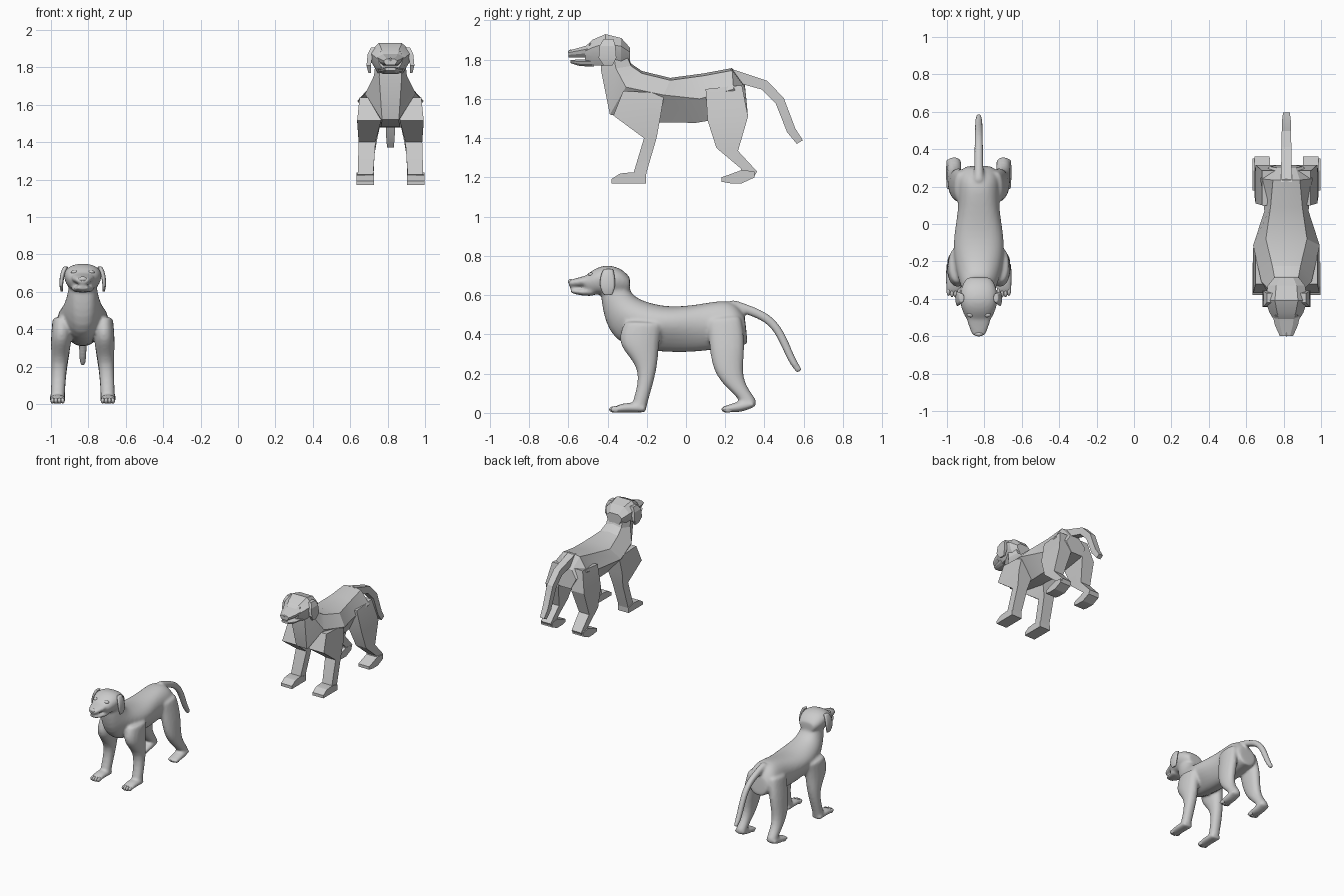
import bpy, bmesh, math
from mathutils import Vector, Matrix

if "Cube" in bpy.data.objects:
    bpy.data.objects.remove(bpy.data.objects["Cube"])


def make_object(name, bm, loc, angle):
    bmesh.ops.recalc_face_normals(bm, faces=bm.faces)
    me = bpy.data.meshes.new(name)
    bm.to_mesh(me)
    bm.free()
    ob = bpy.data.objects.new(name, me)
    bpy.context.collection.objects.link(ob)
    ob.location = loc
    bpy.ops.object.select_all(action='DESELECT')
    ob.select_set(True)
    bpy.context.view_layer.objects.active = ob
    bpy.ops.object.shade_smooth_by_angle(angle=math.radians(angle))
    return ob


def loft(bm, rings, soft):
    rings = [[Vector(p) for p in r] for r in rings]
    if soft:  # support rings keep the ends from shrinking
        def near(a, b):
            return [p.lerp(q, 0.12) for p, q in zip(a, b)]
        rings = [rings[0], near(rings[0], rings[1])] + rings[1:-1] + \
                [near(rings[-1], rings[-2]), rings[-1]]
    vs = [[bm.verts.new(p) for p in r] for r in rings]
    n = len(vs[0])
    for a, b in zip(vs, vs[1:]):
        for i in range(n):
            j = (i + 1) % n
            bm.faces.new((a[i], a[j], b[j], b[i]))
    bm.faces.new(vs[0])
    bm.faces.new(vs[-1][::-1])


def limb_ring(s, yf, zf, yb, zb, xi, xo, grow=1.0):
    c, h = (yf + yb) / 2, (yb - yf) / 2 * grow
    yf, yb = c - h, c + h
    return [(s * xi, yf, zf), (s * xo, yf, zf), (s * xo, yb, zb), (s * xi, yb, zb)]


def torso_ring(yt, zt, ht, zm, hm, yb, zb, hb):
    ym = (yt + yb) / 2
    half = [(ht, yt, zt - 0.012), (hm, ym, zm), (hb, yb, zb)]
    return [(0, yt, zt)] + half + [(0, yb, zb)] + [(-x, y, z) for x, y, z in half[::-1]]


def head_ring(y, zb, zt, hw):
    d = zt - zb
    half = [(0.55 * hw, y, zt), (hw, y, zb + 0.7 * d), (0.9 * hw, y, zb + 0.35 * d), (0.6 * hw, y, zb)]
    return half + [(-x, y, z) for x, y, z in half[::-1]]


def tail_ring(y, z, r, slope):
    a = math.radians(slope)
    u = Vector((0, math.sin(a), math.cos(a))) * r
    c, w = Vector((0, y, z)), Vector((r, 0, 0))
    return [c + u + w, c + u - w, c - u - w, c - u + w]


def ball(bm, loc, size, soft):
    m = Matrix.Translation(loc) @ Matrix.Diagonal((*size, 1))
    bmesh.ops.create_uvsphere(bm, u_segments=16 if soft else 6, v_segments=8 if soft else 4,
                              radius=1, matrix=m)


TORSO = [(-0.31, 0.68, 0.06, 0.655, 0.08, -0.43, 0.62, 0.055),
         (-0.28, 0.61, 0.065, 0.585, 0.088, -0.434, 0.58, 0.06),
         (-0.225, 0.572, 0.075, 0.49, 0.135, -0.388, 0.35, 0.045),
         (-0.08, 0.537, 0.11, 0.45, 0.178, -0.15, 0.31, 0.05),
         (0.09, 0.56, 0.085, 0.43, 0.118, 0.05, 0.308, 0.06),
         (0.235, 0.587, 0.072, 0.48, 0.14, 0.25, 0.34, 0.06),
         (0.30, 0.50, 0.05, 0.43, 0.09, 0.315, 0.35, 0.05)]
FRONT_LEG = [(-0.32, 0.47, -0.11, 0.46, 0.06, 0.165), (-0.37, 0.345, -0.13, 0.34, 0.05, 0.178),
             (-0.214, 0.23, -0.15, 0.23, 0.08, 0.17), (-0.265, 0.06, -0.2, 0.06, 0.092, 0.175),
             (-0.275, 0.015, -0.21, 0.015, 0.092, 0.175)]
FRONT_FOOT = [(-0.205, 0, 0.04), (-0.275, 0, 0.056), (-0.335, 0, 0.05), (-0.38, 0, 0.022)]
HIND_LEG = [(0.10, 0.48, 0.285, 0.50, 0.05, 0.13), (0.11, 0.32, 0.316, 0.34, 0.055, 0.165),
            (0.155, 0.18, 0.265, 0.165, 0.085, 0.172), (0.28, 0.075, 0.362, 0.06, 0.09, 0.172),
            (0.28, 0.035, 0.345, 0.03, 0.09, 0.172)]
HIND_FOOT = [(0.35, 0.03, 0.06), (0.285, 0, 0.068), (0.225, 0, 0.046), (0.18, 0.008, 0.03)]
TAIL = [(0.22, 0.555, 0.03, 10), (0.40, 0.50, 0.026, 30), (0.478, 0.42, 0.025, 55),
        (0.536, 0.27, 0.023, 65), (0.58, 0.21, 0.018, 60)]
SKULL = [(-0.515, 0.62, 0.695, 0.065), (-0.475, 0.60, 0.732, 0.09), (-0.41, 0.60, 0.76, 0.112),
         (-0.33, 0.60, 0.74, 0.10), (-0.285, 0.615, 0.69, 0.065)]
MUZZLE = [(-0.48, 0.64, 0.71, 0.075), (-0.54, 0.642, 0.692, 0.062), (-0.598, 0.642, 0.676, 0.036)]
JAW = [(-0.47, 0.595, 0.634, 0.07), (-0.54, 0.597, 0.63, 0.056), (-0.588, 0.612, 0.629, 0.032)]


def build_dog(prefix, loc, soft):
    angle = 60 if soft else 20
    g = 1.3 if soft else 1.0
    parts = {"torso": [[torso_ring(*t) for t in TORSO]],
             "tail": [[tail_ring(*t) for t in TAIL]],
             "skull": [[head_ring(*t) for t in SKULL]],
             "muzzle": [[head_ring(*t) for t in MUZZLE]],
             "jaw": [[head_ring(*t) for t in JAW]]}
    for side, s in (("left", 1), ("right", -1)):
        for name, leg, foot in (("front", FRONT_LEG, FRONT_FOOT), ("hind", HIND_LEG, HIND_FOOT)):
            rings = [limb_ring(s, *t, grow=g if i > 1 else 1) for i, t in enumerate(leg)]
            shoe = [limb_ring(s, y, z0, y, z1, 0.088, 0.181) for y, z0, z1 in foot]
            parts[f"{side}_{name}_leg"] = [rings, shoe]

    # Body: one blended skin when smooth, faceted pieces when low-poly
    if soft:
        bm = bmesh.new()
        for chains in parts.values():
            for c in chains:
                loft(bm, c, True)
        body = make_object(prefix + "_body", bm, loc, angle)
        sub = body.modifiers.new("round", 'SUBSURF')
        sub.levels = sub.render_levels = 2
        rem = body.modifiers.new("blend", 'REMESH')
        rem.mode, rem.voxel_size, rem.use_smooth_shade = 'VOXEL', 0.009, True
        sm = body.modifiers.new("relax", 'SMOOTH')
        sm.factor, sm.iterations = 0.5, 8
    else:
        for name, chains in parts.items():
            bm = bmesh.new()
            for c in chains:
                loft(bm, c, False)
            make_object(f"{prefix}_{name}", bm, loc, angle)

    for side, s in (("left", 1), ("right", -1)):
        # Hanging ear
        bm = bmesh.new()
        ear = [(0.735, 0.075, 0.105, -0.42, -0.37), (0.70, 0.095, 0.122, -0.44, -0.36),
               (0.64, 0.105, 0.128, -0.445, -0.355), (0.60, 0.105, 0.118, -0.42, -0.375)]
        loft(bm, [limb_ring(s, yf, z, yb, z, xi, xo) for z, xi, xo, yf, yb in ear], soft)
        ob = make_object(f"{prefix}_{side}_ear", bm, loc, angle)
        if soft:
            sub = ob.modifiers.new("round", 'SUBSURF')
            sub.levels = sub.render_levels = 2
        # Eye
        bm = bmesh.new()
        ball(bm, (s * 0.045, -0.484, 0.705), (0.019, 0.015, 0.011), soft)
        make_object(f"{prefix}_{side}_eye", bm, loc, angle)
        # Toes
        if soft:
            bm = bmesh.new()
            for y in (-0.358, 0.215):
                for k in range(4):
                    ball(bm, (s * (0.107 + 0.018 * k), y - (0.008 if k in (1, 2) else 0), 0.018),
                         (0.011, 0.026, 0.016), True)
            make_object(f"{prefix}_{side}_toes", bm, loc, angle)
    # Nose
    bm = bmesh.new()
    ball(bm, (0, -0.588, 0.668), (0.024, 0.013, 0.014), soft)
    make_object(prefix + "_nose", bm, loc, angle)


build_dog("smooth_dog", (-0.83, 0, 0), True)
build_dog("faceted_dog", (0.815, 0, 1.17), False)
